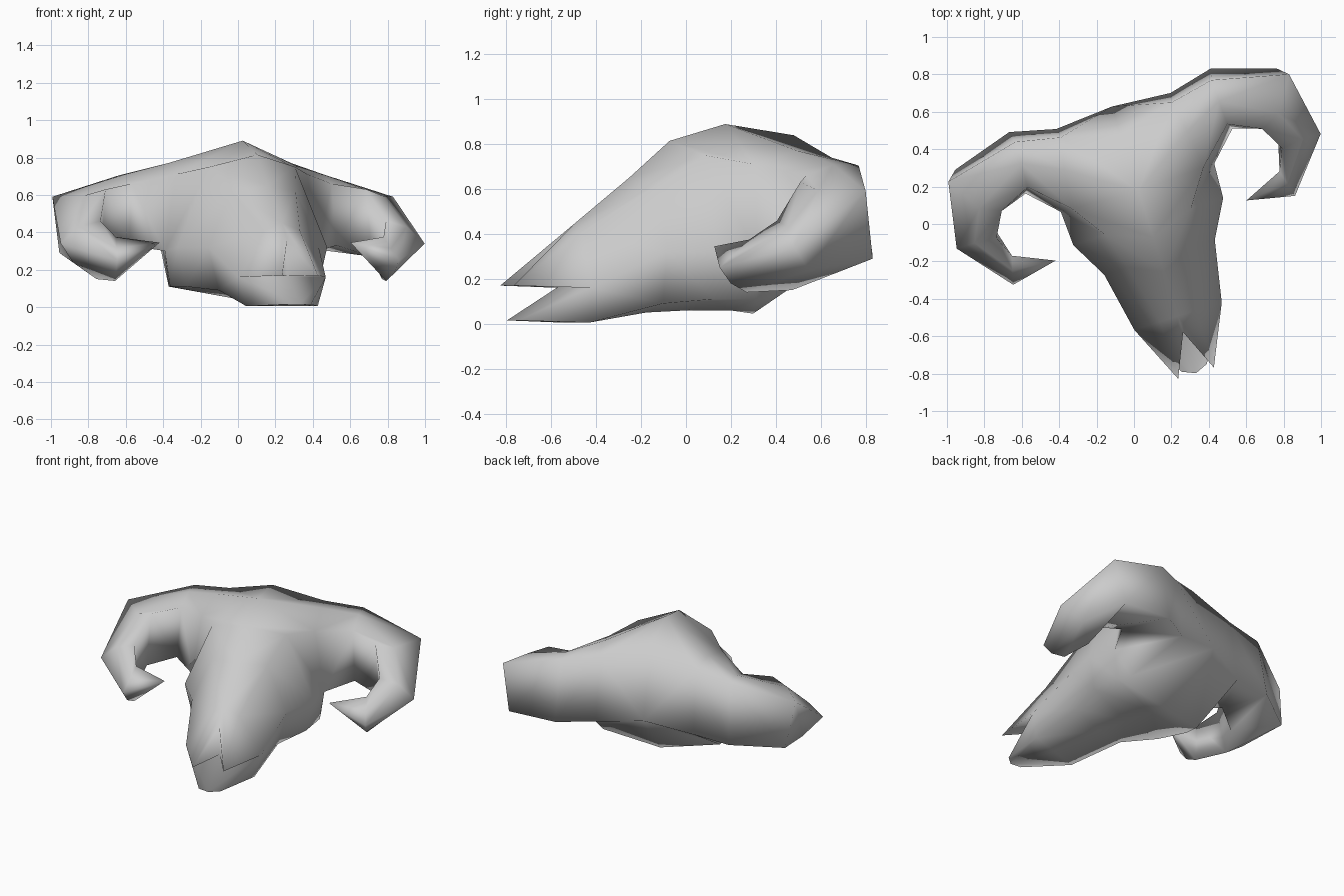
import bpy, bmesh, math

cube = bpy.data.objects.get("Cube")
if cube:
    bpy.data.objects.remove(cube)

bone = bpy.data.materials.new("bone_grey")
bone.use_nodes = True
bone.diffuse_color = (0.6, 0.6, 0.6, 1)
bone.node_tree.nodes["Principled BSDF"].inputs["Base Color"].default_value = bone.diffuse_color

bm = bmesh.new()


def vert(x, y, z):
    return bm.verts.new((x, y, z))


def face(*verts):
    return bm.faces.new(verts)


def section(y, top, shoulder, side, low, bottom):
    """Half cross-section of the skull; the crown point has its own y."""
    flanks = [vert(x, y, z) for x, z in (shoulder, side, low)]
    return [vert(0, *top), *flanks, vert(0, y, bottom)]


def ring(*points):
    return [vert(*p) for p in points]


def bridge(near, far):
    """Skin between two closed rings."""
    for k in range(len(near)):
        n = (k + 1) % len(near)
        face(near[k], near[n], far[n], far[k])


# Half of the skull, from muzzle to crown
sections = [
    section(-.70, (-.70, .45), (.10, .41), (.245, .16), (.20, .005), .005),
    section(-.37, (-.45, .65), (.18, .62), (.31, .32), (.25, .09), .05),
    section(-.17, (-.26, .815), (.24, .75), (.42, .32), (.37, .11), .06),
    section(.02, (0, .89), (.37, .71), (.43, .30), (.40, .11), .06),
]

# Back of the skull, sloping in under the crown
sections.append(ring((0, .32, .84), (.31, .40, .74), (.32, .45, .32),
                     (.38, .11, .11), (0, .13, .045)))
crown, rear = sections[-2:]

# Skin between the sections, leaving the brow and horn socket open
for front, back in zip(sections, sections[1:]):
    for j in range(4):
        if back is not rear or j > 1:
            face(front[j], front[j + 1], back[j + 1], back[j])

# Brow ridge above the horn socket
brow = vert(.345, .23, .77)
face(crown[0], crown[1], brow)
face(crown[0], brow, rear[1], rear[0])

# Back cap
nape = vert(0, .475, .38)
for upper, lower in zip(rear, rear[1:]):
    face(upper, lower, nape)

# Muzzle: forked upper beak over a pointed lower jaw
top, shoulder, side, low, bottom = sections[0]
notch = vert(0, -.79, .36)
beak_tip = vert(.10, -1.02, .17)
mouth = vert(0, -.78, .165)
jaw_side = vert(.07, -.99, .015)
jaw_tip = vert(0, -1.02, .015)
face(top, notch, beak_tip, shoulder)
face(shoulder, beak_tip, side)
face(beak_tip, notch, mouth)
face(beak_tip, mouth, side)
face(side, mouth, jaw_tip, jaw_side)
face(side, jaw_side, low)
face(low, jaw_side, jaw_tip, bottom)

# Horn rings: upper outer, lower outer, lower inner, upper inner, top groove
horn = [
    [rear[1], rear[2], crown[2], crown[1], brow],
    ring((.55, .45, .705), (.565, .51, .31), (.58, .17, .33), (.56, .20, .66),
         (.555, .33, .71)),
    ring((.955, .355, .59), (.90, .405, .29), (.76, .12, .27), (.73, .12, .63),
         (.84, .17, .595)),
    ring((1.02, 0, .34), (.92, .10, .24), (.80, .06, .15), (.80, -.01, .46),
         (.92, 0, .43)),
    ring((.79, -.275, .25), (.78, -.22, .18), (.76, -.14, .14), (.75, -.125, .375),
         (.77, -.20, .315)),
]
for near, far in zip(horn, horn[1:]):
    bridge(near, far)

# Pointed horn tip curling inward
point = vert(.535, -.22, .345)
end = horn[-1]
for a, b in zip(end, end[1:] + end[:1]):
    face(a, b, point)

# Mirror the half across the skull's own middle plane
half = bm.verts[:] + bm.edges[:] + bm.faces[:]
bmesh.ops.mirror(bm, geom=half, axis='X', merge_dist=.001)
bmesh.ops.remove_doubles(bm, verts=bm.verts[:], dist=.0005)
bmesh.ops.recalc_face_normals(bm, faces=bm.faces[:])

mesh = bpy.data.meshes.new("horned_skull")
bm.to_mesh(mesh)
bm.free()
skull = bpy.data.objects.new("horned_skull", mesh)
bpy.context.collection.objects.link(skull)
mesh.materials.append(bone)

# Turn the skull slightly to its left
skull.rotation_euler.z = math.radians(17.5)
skull.location = (.025, .175, 0)

# Smooth all over
for polygon in mesh.polygons:
    polygon.use_smooth = True
